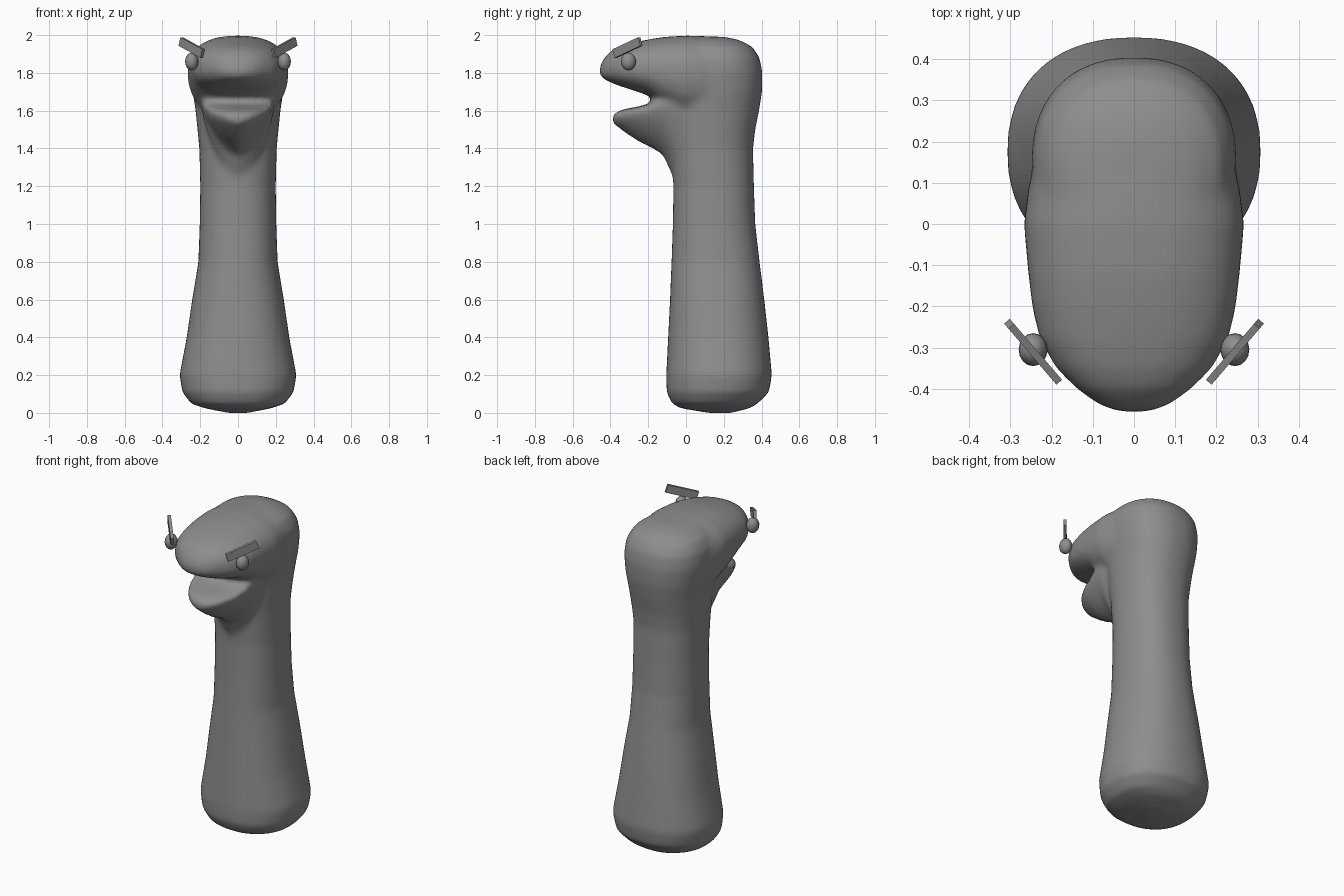
import bpy, bmesh, math
from mathutils import Vector, Matrix

if "Cube" in bpy.data.objects:
    bpy.data.objects.remove(bpy.data.objects["Cube"])

grey = bpy.data.materials.new("mid_grey")
grey.diffuse_color = (0.27, 0.27, 0.27, 1)
grey.use_nodes = True
grey.node_tree.nodes["Principled BSDF"].inputs["Base Color"].default_value = grey.diffuse_color


def power(v, e):
    return math.copysign(abs(v) ** e, v)


def loft(bm, rings):
    """Skin a list of closed rings and cap both ends."""
    loops = [[bm.verts.new(p) for p in ring] for ring in rings]
    n = len(loops[0])
    for a, b in zip(loops, loops[1:]):
        for i in range(n):
            j = (i + 1) % n
            bm.faces.new((a[i], a[j], b[j], b[i]))
    bm.faces.new(loops[0][::-1])
    bm.faces.new(loops[-1])


def neck_ring(z, y0, y1, rx, n=40):
    c, r = (y0 + y1) / 2, (y1 - y0) / 2
    t = [2 * math.pi * i / n for i in range(n)]
    return [(rx * power(math.cos(a), .88), c + r * power(math.sin(a), .88), z) for a in t]


def head_ring(y, z0, zc, z1, w, e_top, e_low, n=40):
    ring = []
    for i in range(n):
        a = 2 * math.pi * i / n
        c, s = math.cos(a), math.sin(a)
        e = e_top if s >= 0 else e_low
        h = z1 - zc if s >= 0 else zc - z0
        ring.append((w * power(c, e), y, zc + h * power(s, e)))
    return ring


def finish(name, bm):
    bmesh.ops.recalc_face_normals(bm, faces=bm.faces)
    me = bpy.data.meshes.new(name)
    bm.to_mesh(me)
    bm.free()
    me.materials.append(grey)
    ob = bpy.data.objects.new(name, me)
    bpy.context.collection.objects.link(ob)
    return ob


bm = bmesh.new()
# Neck, base and back of the skull: z, front y, back y, half width
neck = [(0, .12, .24, .05), (.025, -.03, .34, .18), (.05, -.075, .38, .25),
        (.11, -.103, .44, .295), (.2, -.105, .455, .31), (.4, -.095, .437, .272),
        (.6, -.085, .415, .243), (.8, -.077, .39, .21), (1, -.07, .367, .203),
        (1.2, -.067, .36, .2), (1.4, -.08, .355, .205), (1.5, -.09, .367, .215),
        (1.6, -.1, .387, .225), (1.7, -.1, .403, .24), (1.8, -.1, .405, .25),
        (1.88, -.1, .39, .243), (1.94, -.08, .35, .21), (1.975, -.05, .28, .15),
        (1.992, .0, .2, .07)]
loft(bm, [neck_ring(*r) for r in neck])

# Upper head and beak: y, bottom, widest height, top, half width
head = [(-.457, 1.79, 1.81, 1.83, .035), (-.44, 1.77, 1.81, 1.87, .085),
        (-.4, 1.75, 1.82, 1.915, .14), (-.35, 1.73, 1.82, 1.94, .19),
        (-.28, 1.708, 1.82, 1.96, .23), (-.2, 1.68, 1.82, 1.977, .248),
        (-.12, 1.62, 1.82, 1.99, .257), (0, 1.56, 1.81, 1.998, .268),
        (.1, 1.55, 1.8, 1.995, .255), (.22, 1.6, 1.8, 1.98, .2)]
loft(bm, [head_ring(*r, .85, .85) for r in head])

# Lower beak with a flat top and keeled underside
jaw = [(-.387, 1.53, 1.56, 1.578, .04), (-.365, 1.515, 1.57, 1.595, .085),
       (-.32, 1.48, 1.585, 1.61, .125), (-.25, 1.435, 1.6, 1.622, .16),
       (-.17, 1.395, 1.625, 1.645, .182), (-.12, 1.36, 1.64, 1.69, .19),
       (-.07, 1.25, 1.64, 1.7, .195), (.05, 1.2, 1.64, 1.7, .19)]
loft(bm, [head_ring(*r, .8, 1.35) for r in jaw])

# Fuse into one soft body
body = finish("body", bm)
fuse = body.modifiers.new("fuse", 'REMESH')
fuse.mode = 'VOXEL'
fuse.voxel_size = .016
fuse.use_smooth_shade = True
soften = body.modifiers.new("soften", 'SMOOTH')
soften.factor = .5
soften.iterations = 8

for side, label in ((1, "right"), (-1, "left")):
    # Eye
    bm = bmesh.new()
    bmesh.ops.create_uvsphere(bm, u_segments=16, v_segments=10, radius=1)
    bmesh.ops.scale(bm, vec=(.035, .04, .047), verts=bm.verts)
    bmesh.ops.translate(bm, vec=(side * .245, -.305, 1.86), verts=bm.verts)
    for f in bm.faces:
        f.smooth = True
    finish(label + "_eye", bm)

    # Slanted brow plate
    bm = bmesh.new()
    along = Vector((side * .12, .14, .066)).normalized()
    out = Vector((side * .76, -.65, 0)).normalized()
    up = out.cross(along).normalized()
    bmesh.ops.create_cube(bm, size=1)
    bmesh.ops.scale(bm, vec=(.19, .018, .048), verts=bm.verts)
    turn = Matrix((along, out, up)).transposed().to_4x4()
    bmesh.ops.transform(bm, matrix=Matrix.Translation((side * .245, -.31, 1.934)) @ turn,
                        verts=bm.verts)
    finish(label + "_brow", bm)
